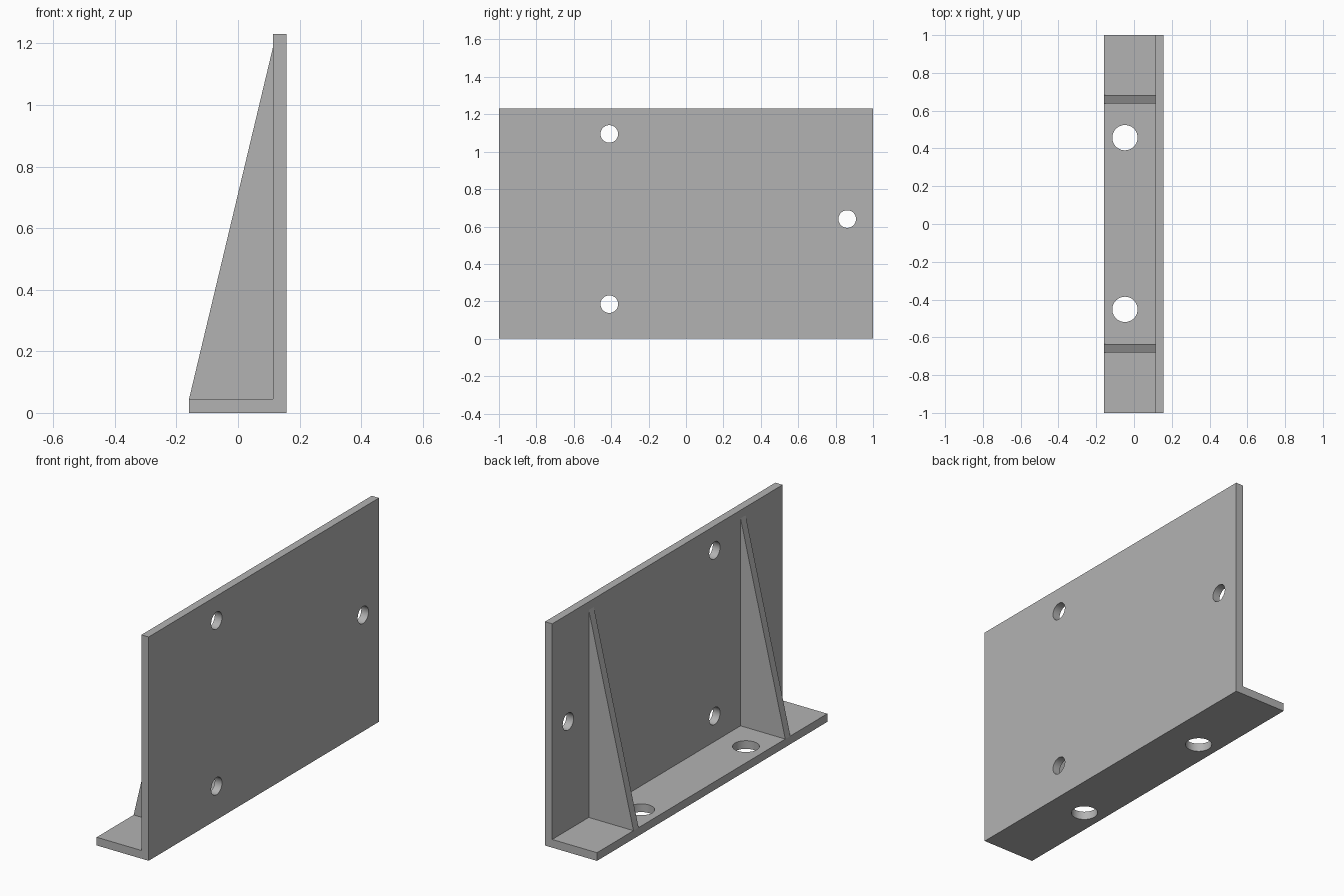
import bpy
import bmesh
from mathutils import Matrix, Vector

cube = bpy.data.objects.get("Cube")
if cube:
    bpy.data.objects.remove(cube, do_unlink=True)

LEFT, INNER, RIGHT = -0.159, 0.113, 0.157
THICK, HEIGHT = 0.045, 1.23

grey = bpy.data.materials.new("plain grey")
grey.use_nodes = True
grey.diffuse_color = (0.45, 0.45, 0.45, 1)
grey.node_tree.nodes["Principled BSDF"].inputs["Base Color"].default_value = grey.diffuse_color


def add_object(name, bm):
    bmesh.ops.recalc_face_normals(bm, faces=bm.faces)
    mesh = bpy.data.meshes.new(name)
    bm.to_mesh(mesh)
    bm.free()
    mesh.materials.append(grey)
    obj = bpy.data.objects.new(name, mesh)
    bpy.context.collection.objects.link(obj)
    return obj


def extrude_profile(name, points, y0, y1):
    """Closed x-z profile swept along y."""
    bm = bmesh.new()
    face = bm.faces.new([bm.verts.new((x, y0, z)) for x, z in points])
    swept = bmesh.ops.extrude_face_region(bm, geom=[face])["geom"]
    verts = [g for g in swept if isinstance(g, bmesh.types.BMVert)]
    bmesh.ops.translate(bm, verts=verts, vec=(0, y1 - y0, 0))
    return add_object(name, bm)


def drill(target, centre, radius, axis):
    """Cut a round through hole along the given axis."""
    bm = bmesh.new()
    turn = Vector((0, 0, 1)).rotation_difference(axis).to_matrix().to_4x4()
    bmesh.ops.create_cone(bm, cap_ends=True, segments=48, radius1=radius, radius2=radius,
                          depth=THICK * 3, matrix=Matrix.Translation(centre) @ turn)
    cutter = add_object("hole_cutter", bm)
    cutter.hide_render = True
    mod = target.modifiers.new("hole", "BOOLEAN")
    mod.operation = "DIFFERENCE"
    mod.solver = "EXACT"
    mod.object = cutter
    bpy.context.view_layer.objects.active = target
    bpy.ops.object.modifier_apply(modifier=mod.name)
    bpy.data.objects.remove(cutter, do_unlink=True)


# Angle bracket: base flange and upright plate in one L section
bracket = extrude_profile("angle_bracket", [
    (LEFT, 0), (RIGHT, 0), (RIGHT, HEIGHT), (INNER, HEIGHT), (INNER, THICK), (LEFT, THICK)], -1, 1)

# Mounting holes in the upright plate
for y, z in [(-0.41, 1.095), (-0.41, 0.185), (0.862, 0.64)]:
    drill(bracket, (0.135, y, z), 0.047, Vector((1, 0, 0)))

# Bolt holes in the base flange
for y in (-0.452, 0.457):
    drill(bracket, (-0.048, y, THICK / 2), 0.067, Vector((0, 0, 1)))

# Triangular gusset ribs
for name, y in [("front_rib", -0.657), ("back_rib", 0.661)]:
    extrude_profile(name, [(LEFT, THICK), (INNER, THICK), (INNER, 1.185)], y - 0.022, y + 0.022)

# Smooth hole walls, sharp plate edges
bpy.ops.object.select_all(action="DESELECT")
bracket.select_set(True)
bpy.context.view_layer.objects.active = bracket
bpy.ops.object.shade_smooth_by_angle(angle=0.5)
